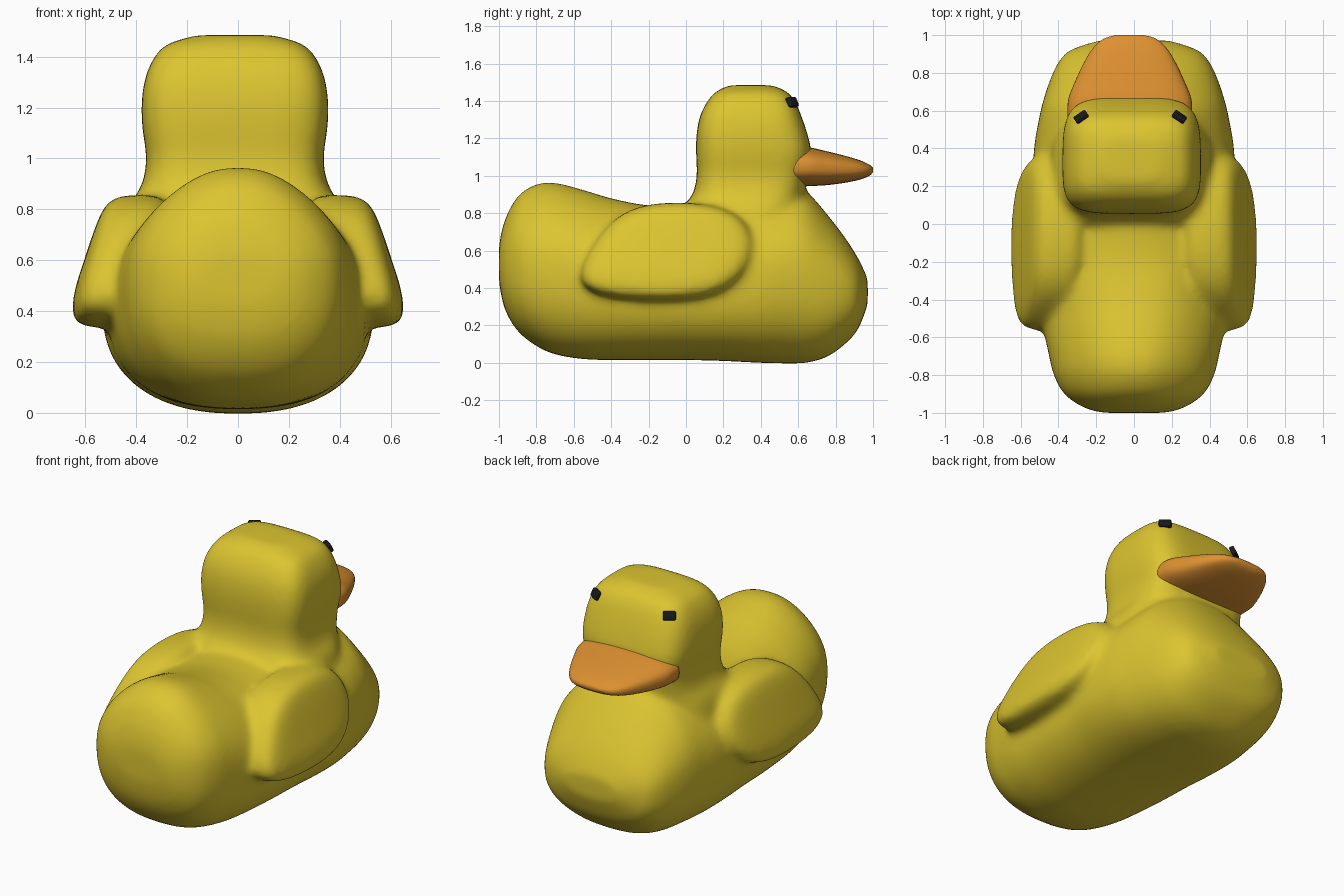
import bpy, bmesh, math
from mathutils import Vector

if "Cube" in bpy.data.objects:
    bpy.data.objects.remove(bpy.data.objects["Cube"])


def material(name, rgb):
    m = bpy.data.materials.new(name)
    m.diffuse_color = (*rgb, 1)
    m.use_nodes = True
    m.node_tree.nodes["Principled BSDF"].inputs["Base Color"].default_value = m.diffuse_color
    return m


YELLOW = material("yellow", (0.72, 0.56, 0.03))
ORANGE = material("orange", (0.72, 0.28, 0.03))
BLACK = material("black", (0.01, 0.01, 0.012))


def smooth_rows(rows, steps=5):
    """Catmull-Rom interpolation of section rows."""
    rows = [Vector(r) for r in rows]
    out = []
    for i in range(len(rows) - 1):
        a, b = rows[max(i - 1, 0)], rows[i]
        c, d = rows[i + 1], rows[min(i + 2, len(rows) - 1)]
        for k in range(steps):
            t = k / steps
            out.append(0.5 * (2 * b + (c - a) * t + (2 * a - 5 * b + 4 * c - d) * t * t
                              + (3 * b - a - 3 * c + d) * t ** 3))
    return out + [rows[-1]]


def loft(bm, rows, along, cx=0, seg=56):
    """Rows: position, half width, low, high, squareness, taper of the high side."""
    rings = []
    for p, hw, lo, hi, n, taper in smooth_rows(rows):
        ring = []
        for i in range(seg):
            a = 2 * math.pi * i / seg
            u = math.copysign(abs(math.cos(a)) ** (2 / n), math.cos(a))
            t = math.copysign(abs(math.sin(a)) ** (2 / n), math.sin(a))
            x = cx + hw * u * (1 - taper * max(0, t) ** 2)
            v = (lo + hi) / 2 + (hi - lo) / 2 * t
            ring.append(bm.verts.new((x, p, v) if along == "y" else (x, v, p)))
        rings.append(ring)
    skin(bm, rings)


def skin(bm, rings):
    for r, s in zip(rings, rings[1:]):
        for i in range(len(r)):
            j = (i + 1) % len(r)
            bm.faces.new((r[i], r[j], s[j], s[i]))
    bm.faces.new(rings[0])
    bm.faces.new(rings[-1])


def finish(bm, name, mat):
    bmesh.ops.recalc_face_normals(bm, faces=bm.faces)
    for f in bm.faces:
        f.smooth = True
    me = bpy.data.meshes.new(name)
    bm.to_mesh(me)
    bm.free()
    me.materials.append(mat)
    ob = bpy.data.objects.new(name, me)
    bpy.context.collection.objects.link(ob)
    return ob


# Body and head, blended into one skin
bm = bmesh.new()
loft(bm, [
    (-1.00, 0.17, 0.43, 0.63, 2.5, 0.15), (-0.97, 0.27, 0.29, 0.76, 2.5, 0.2),
    (-0.90, 0.37, 0.17, 0.89, 2.5, 0.3), (-0.80, 0.425, 0.09, 0.955, 2.5, 0.35),
    (-0.70, 0.45, 0.045, 0.963, 2.5, 0.35), (-0.55, 0.48, 0.02, 0.925, 2.5, 0.32),
    (-0.40, 0.495, 0.015, 0.88, 2.5, 0.25), (-0.20, 0.51, 0.015, 0.842, 2.5, 0.12),
    (0.00, 0.52, 0.015, 0.845, 2.5, 0.1), (0.20, 0.535, 0.01, 0.86, 2.5, 0.12),
    (0.40, 0.53, 0.0, 0.9, 2.5, 0.2), (0.55, 0.505, -0.003, 0.935, 2.5, 0.25),
    (0.64, 0.485, 0.0, 0.92, 2.5, 0.25), (0.75, 0.45, 0.03, 0.80, 2.5, 0.2),
    (0.85, 0.405, 0.1, 0.67, 2.5, 0.15), (0.92, 0.34, 0.18, 0.56, 2.5, 0.1),
    (0.972, 0.19, 0.31, 0.45, 2.5, 0.1)], "y")
loft(bm, [
    (0.70, 0.44, -0.02, 0.62, 3.5, 0.1), (0.82, 0.41, -0.02, 0.62, 3.5, 0.08),
    (0.90, 0.365, 0.035, 0.63, 4, 0.05), (1.00, 0.348, 0.058, 0.645, 4.5, 0.04),
    (1.12, 0.364, 0.054, 0.67, 4.5, 0.05), (1.22, 0.367, 0.056, 0.65, 4.5, 0.06),
    (1.32, 0.352, 0.075, 0.617, 4.5, 0.05), (1.40, 0.316, 0.115, 0.582, 4.5, 0.03),
    (1.45, 0.265, 0.16, 0.54, 4, 0), (1.485, 0.15, 0.23, 0.46, 3.5, 0)], "z", -0.012)

# Wings: rounded pads that lean inward at the top
outline = [(-0.60, 0.43), (-0.52, 0.61), (-0.38, 0.79), (-0.20, 0.86), (0.10, 0.86),
           (0.30, 0.80), (0.39, 0.64), (0.32, 0.46), (0.14, 0.345), (-0.15, 0.33), (-0.46, 0.35)]
cy, cz = -0.09, 0.60
wing = bmesh.new()
for s in (-1, 1):
    rings = []
    for k, depth in ((1.0, -0.3), (1.0, -0.12), (0.99, -0.05), (0.90, 0.0), (0.5, 0.005), (0.15, 0.005)):
        ring = []
        for y, z in outline:
            y, z = cy + (y - cy) * k, cz + (z - cz) * k
            x = 0.66 - 0.33 * max(0, z - 0.42) + depth - 0.12 * (y + 0.12) ** 2
            ring.append(wing.verts.new((s * x, y, z)))
        rings.append(ring)
    skin(wing, rings)
pads = finish(wing, "wing_pads", YELLOW)
pads.modifiers.new("round", "SUBSURF").levels = 3
pad_mesh = bpy.data.meshes.new_from_object(
    pads.evaluated_get(bpy.context.evaluated_depsgraph_get()))
bpy.data.objects.remove(pads)
bm.from_mesh(pad_mesh)

body = finish(bm, "body", YELLOW)
remesh = body.modifiers.new("blend", "REMESH")
remesh.mode = "VOXEL"
remesh.voxel_size = 0.017
remesh.use_smooth_shade = True
soft = body.modifiers.new("soften", "SMOOTH")
soft.factor = 0.5
soft.iterations = 25

# Beak
bm = bmesh.new()
loft(bm, [
    (0.57, 0.33, 0.94, 1.16, 2.6, 0), (0.66, 0.326, 0.945, 1.152, 2.6, 0),
    (0.75, 0.292, 0.95, 1.132, 2.6, 0), (0.85, 0.245, 0.963, 1.107, 2.6, 0),
    (0.93, 0.196, 0.98, 1.083, 2.6, 0), (0.98, 0.14, 1.0, 1.06, 2.5, 0),
    (1.00, 0.075, 1.02, 1.043, 2.4, 0)], "y", -0.022)
finish(bm, "beak", ORANGE)

# Eyes
for s, name in ((-1, "eye_left"), (1, "eye_right")):
    bm = bmesh.new()
    bmesh.ops.create_cube(bm, size=1)
    bmesh.ops.scale(bm, vec=(0.075, 0.03, 0.055), verts=bm.verts)
    bmesh.ops.bevel(bm, geom=bm.edges[:], offset=0.009, segments=3, affect="EDGES", profile=0.5)
    eye = finish(bm, name, BLACK)
    eye.location = (-0.02 + 0.26 * s, 0.567, 1.393)
    eye.rotation_euler = (math.radians(25), 0, math.radians(-35 * s))
